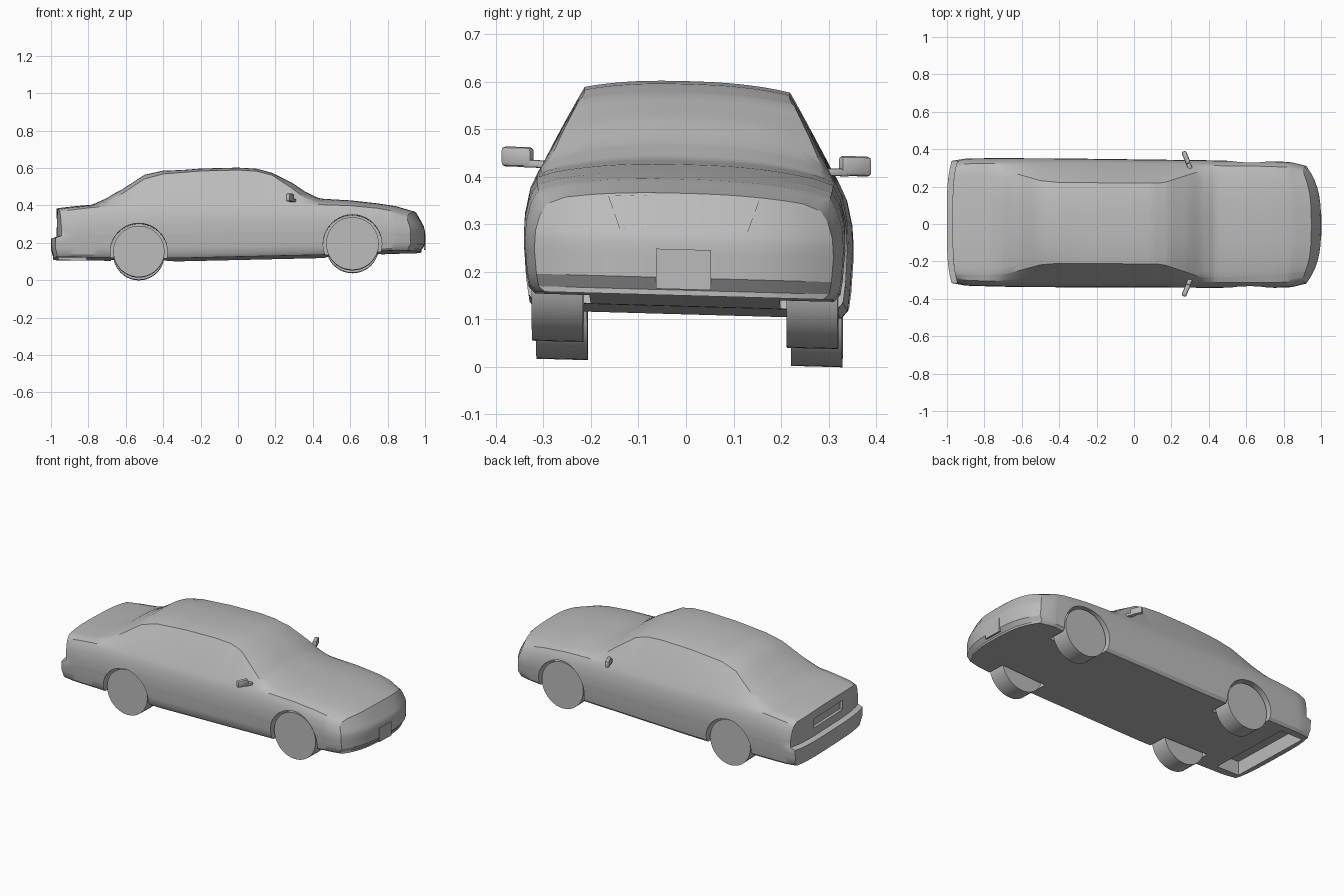
import bpy, bmesh, math
from mathutils import Matrix, Vector

cube = bpy.data.objects.get("Cube")
if cube:
    bpy.data.objects.remove(cube, do_unlink=True)

GREY = (0.5, 0.5, 0.5, 1)
paint = bpy.data.materials.new("plain grey")
paint.use_nodes = True
paint.diffuse_color = GREY
paint.node_tree.nodes["Principled BSDF"].inputs["Base Color"].default_value = GREY


def curve(t, points):
    """Piecewise linear value at t."""
    for (a, p), (b, q) in zip(points, points[1:]):
        if t <= b:
            return p + (q - p) * max(0, (t - a) / (b - a))
    return points[-1][1]


def finish(name, bm):
    bmesh.ops.recalc_face_normals(bm, faces=bm.faces)
    mesh = bpy.data.meshes.new(name)
    bm.to_mesh(mesh)
    bm.free()
    mesh.materials.append(paint)
    obj = bpy.data.objects.new(name, mesh)
    bpy.context.collection.objects.link(obj)
    return obj


def box(name, center, size, bevel=0, turn=None):
    bm = bmesh.new()
    bmesh.ops.create_cube(bm, size=1)
    bmesh.ops.scale(bm, vec=size, verts=bm.verts)
    if bevel:
        bmesh.ops.bevel(bm, geom=bm.edges[:], offset=bevel, segments=2,
                        profile=0.5, affect='EDGES')
    bmesh.ops.transform(bm, verts=bm.verts,
                        matrix=Matrix.Translation(center) @ (turn or Matrix()))
    return finish(name, bm)


def disc(name, center, radius, depth):
    bm = bmesh.new()
    bmesh.ops.create_cone(bm, cap_ends=True, segments=40, radius1=radius,
                          radius2=radius, depth=depth)
    bmesh.ops.transform(bm, verts=bm.verts, matrix=Matrix.Translation(center)
                        @ Matrix.Rotation(math.pi / 2, 4, 'X'))
    return finish(name, bm)


# Long profiles of the body
FLOOR = [(-1, .115), (-.3, .11), (.45, .127), (.85, .15)]
BELT = [(-1, .355), (-.76, .382), (-.4, .396), (.3, .4), (.6, .39), (.88, .363), (1, .335)]
TOP = [(-1, .37), (-.78, .39), (-.7, .412), (-.62, .455), (-.5, .535), (-.4, .562),
       (-.2, .578), (0, .583), (.1, .577), (.18, .556), (.28, .49), (.36, .43),
       (.43, .408), (.6, .402), (.88, .377), (1, .35)]
CROWN = [(-.78, .012), (-.68, .03), (-.5, .028), (-.3, .018), (.18, .018),
         (.3, .038), (.36, .042), (.45, .027), (1, .015)]
WIDTH = [(-1, .328), (-.9, .341), (-.6, .346), (.7, .34), (.9, .335), (1, .315)]
TOP_WIDTH = [(-.78, .28), (-.68, .275), (-.5, .225), (-.4, .216), (.15, .216),
             (.36, .285), (.45, .285), (1, .25)]
FLANK = [(0, .93), (.06, .97), (.2, .985), (.5, 1), (.7, .99), (.88, .96), (1, .915)]
LEVELS = [0, .06, .2, .32, .43, .47, .6, .7, .8, .88, .95, 1, 1.3, 1.65, 1.92, 2]


def skin(x, v, level):
    """Map a box coordinate to the body surface."""
    low, belt, top = curve(x, FLOOR), curve(x, BELT), curve(x, TOP)
    wide = curve(x, WIDTH)
    half = wide * curve(min(level, 1), FLANK)
    z = low + (belt - low) * min(level, 1)
    if level > 1:
        k = level - 1
        z = belt + (top - belt) * k
        half += (curve(x, TOP_WIDTH) - half) * k + .05 * (top - belt) * k * (1 - k)
    z += curve(x, CROWN) * (1 - abs(v) ** 2.5) * curve(level, [(.8, 0), (1, .3), (2, 1)])
    y = v * half
    nose = max(0, (x - .75) / .25)
    tail = max(0, (-x - .9) / .1)
    side = abs(y) / .34
    out = x - nose * (.1 * side ** 3 + .55 * max(0, z - .27)) + .03 * tail * side ** 4
    if level > .45:
        out += .03 * tail                       # step above the rear bumper
    if level < .1:
        out -= .02 * nose - .01 * tail
    return Vector((out, y, z))


def body_shell():
    xs = sorted({round(-1 + i / 24, 3) for i in range(49)} | {p[0] for p in TOP})
    vs = [i / 8 - 1 for i in range(17)]
    bm, verts = bmesh.new(), {}

    def vert(i, j, k):
        if (i, j, k) not in verts:
            verts[i, j, k] = bm.verts.new(skin(xs[i], vs[j], LEVELS[k]))
        return verts[i, j, k]

    size = (len(xs) - 1, len(vs) - 1, len(LEVELS) - 1)
    for axis in range(3):
        a, b = [n for n in range(3) if n != axis]
        for end in (0, size[axis]):
            for p in range(size[a]):
                for q in range(size[b]):
                    quad = []
                    for dp, dq in ((0, 0), (1, 0), (1, 1), (0, 1)):
                        key = [end] * 3
                        key[a], key[b] = p + dp, q + dq
                        quad.append(vert(*key))
                    bm.faces.new(quad)
    return finish("body", bm)


body = body_shell()
parts = [body]

# Cut wheel wells, the hollow behind the rear bumper and the tail recess
AXLES = {"rear": (-.53, .145, .137), "front": (.612, .187, .141)}
cutters = [box("hollow_cutter", (-.885, 0, .12), (.15, .54, .16)),
           box("tail_cutter", (-.97, 0, .305), (.035, .28, .055))]
for x, z, r in AXLES.values():
    for s in (-1, 1):
        cutters.append(disc("well_cutter", (x, s * .35, z - .003), r + .016, .3))
for cutter in cutters:
    mod = body.modifiers.new("cut", 'BOOLEAN')
    mod.operation, mod.solver, mod.object = 'DIFFERENCE', 'EXACT', cutter
bpy.context.view_layer.update()
cut = bpy.data.meshes.new_from_object(body.evaluated_get(bpy.context.evaluated_depsgraph_get()))
body.modifiers.clear()
body.data = cut
for cutter in cutters:
    bpy.data.objects.remove(cutter, do_unlink=True)

# Wheels and door mirrors
for s, side in ((-1, "right"), (1, "left")):
    for axle, (x, z, r) in AXLES.items():
        parts.append(disc(f"{axle}_wheel_{side}", (x, s * .268, z), r, .108))
    lean = Matrix.Rotation(s * .4, 4, 'Z')
    parts.append(box(f"mirror_{side}", (.278, s * .355, .432), (.026, .07, .042), .009, lean))
    parts.append(box(f"mirror_stalk_{side}", (.292, s * .318, .418), (.024, .05, .016), .004, lean))

# Number plate, grille surround and bumper crease
parts.append(box("front_plate", (.999, 0, .205), (.009, .116, .084)))
bm = bmesh.new()
outline = [(-.135, .287), (.135, .287), (.16, .358), (-.16, .358)]
grid = []
for k in range(4):
    row = []
    for j in range(13):
        z = .287 + .071 * k / 3
        y = (j / 6 - 1) * (.135 + .025 * k / 3)
        row.append(bm.verts.new((1.003 - .1 * (abs(y) / .34) ** 3 - .55 * (z - .27), y, z)))
    grid.append(row)
for low, high in zip(grid, grid[1:]):
    for j in range(12):
        bm.faces.new((low[j], low[j + 1], high[j + 1], high[j]))
solid = bmesh.ops.solidify(bm, geom=bm.faces[:], thickness=.008)
parts.append(finish("grille", bm))

# The whole car sits with a slight lean and turn
stance = Matrix(((1, 0, 0, 0), (-.008, 1, 0, .003), (0, -.028, 1, 0), (0, 0, 0, 1)))
for obj in parts:
    obj.data.transform(stance)
    bpy.ops.object.select_all(action='DESELECT')
    obj.select_set(True)
    bpy.context.view_layer.objects.active = obj
    bpy.ops.object.shade_smooth_by_angle(angle=math.radians(32))
